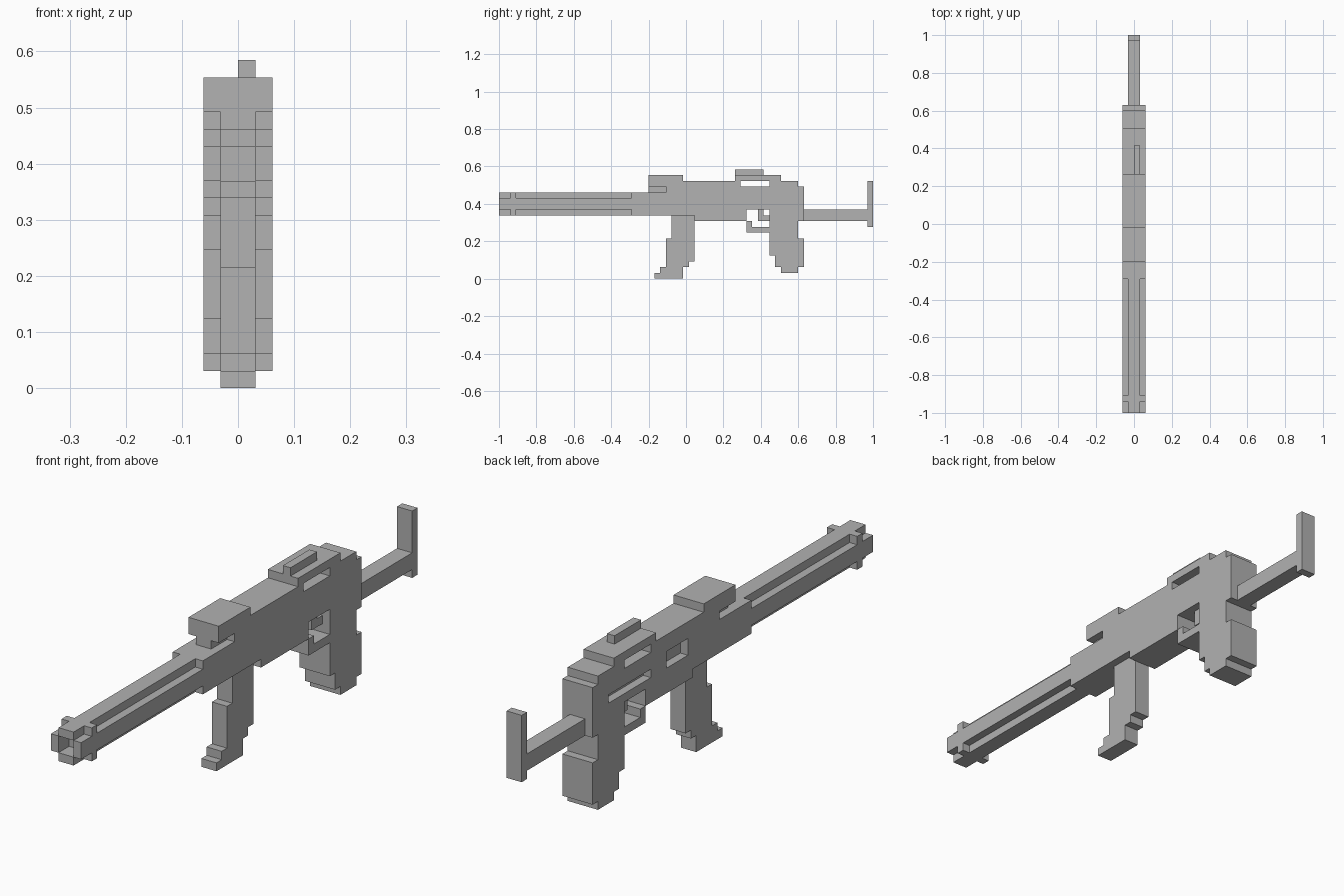
import bpy, bmesh
from mathutils import Vector

UNIT = 2 / 65  # one block of the model's grid

cube = bpy.data.objects.get("Cube")
if cube:
    bpy.data.objects.remove(cube, do_unlink=True)

grey = bpy.data.materials.new("plain_grey")
grey.use_nodes = True
COLOUR = (0.445, 0.445, 0.445, 1)
grey.diffuse_color = COLOUR
grey.node_tree.nodes["Principled BSDF"].inputs["Base Color"].default_value = COLOUR


def place(x, y, z):
    """Grid blocks to world: y counts back from the muzzle, z up from the floor."""
    return Vector((x * UNIT, y * UNIT - 1, z * UNIT))


def prism(name, profile, start, end, axis="x"):
    """Extrude a profile: (y, z) points along x, or (x, z) points along y."""
    bm = bmesh.new()
    to_world = (lambda p, d: place(d, *p)) if axis == "x" else (lambda p, d: place(p[0], d, p[1]))
    face = bm.faces.new([bm.verts.new(to_world(p, start)) for p in profile])
    shift = to_world(profile[0], end) - to_world(profile[0], start)
    result = bmesh.ops.extrude_face_region(bm, geom=[face], use_keep_orig=True)
    moved = [g for g in result["geom"] if isinstance(g, bmesh.types.BMVert)]
    bmesh.ops.translate(bm, verts=moved, vec=shift)
    bmesh.ops.recalc_face_normals(bm, faces=bm.faces)
    mesh = bpy.data.meshes.new(name)
    bm.to_mesh(mesh)
    bm.free()
    mesh.materials.append(grey)
    obj = bpy.data.objects.new(name, mesh)
    bpy.context.collection.objects.link(obj)
    return obj


def box(name, xs, ys, zs):
    (y0, y1), (z0, z1) = ys, zs
    return prism(name, [(y0, z0), (y1, z0), (y1, z1), (y0, z1)], *xs)


def cut(target, name, xs, ys, zs):
    cutter = box(name, xs, ys, zs)
    cutter.hide_render = True
    cutter.hide_viewport = True
    cutter.display_type = "WIRE"
    mod = target.modifiers.new(name, "BOOLEAN")
    mod.operation = "DIFFERENCE"
    mod.solver = "EXACT"
    mod.object = cutter


# Receiver and rear grip, one stepped silhouette
receiver = prism("receiver_and_grip", [
    (23, 11), (23, 15), (29, 15), (29, 16), (26, 16), (26, 18), (32, 18), (32, 17),
    (41, 17), (41, 18), (49, 18), (49, 17), (52, 17), (52, 16), (53, 16), (53, 10),
    (52, 10), (52, 7), (53, 7), (53, 2), (52, 2), (52, 1), (49, 1), (49, 2), (48, 2),
    (48, 4), (47, 4), (47, 12), (43, 12), (43, 10), (34, 10), (34, 11)], -2, 2)

# Slot under the rail, and recesses on one side only
cut(receiver, "rail_slot_cutter", (-3, 3), (42, 47), (16, 17))
cut(receiver, "side_port_cutter", (-3, -1), (35, 39), (13, 15))
cut(receiver, "side_groove_cutter", (-3, -1), (42, 50), (13, 14))

# Front block support and offset top sight
box("front_block_support", (-1, 1), (26, 29), (15, 16))
box("top_sight", (0, 1), (41, 46), (18, 19))

# Barrel with a cross-shaped section, collar and four muzzle prongs
prism("barrel", [(-1, 11), (1, 11), (1, 12), (2, 12), (2, 14), (1, 14),
                 (1, 15), (-1, 15), (-1, 14), (-2, 14), (-2, 12), (-1, 12)], 3, 23, "y")
box("muzzle_collar", (-2, 2), (2, 3), (11, 15))
for side, xs in (("left", (1, 2)), ("right", (-2, -1))):
    box("muzzle_prong_" + side, xs, (0, 2), (12, 14))
for side, zs in (("top", (14, 15)), ("bottom", (11, 12))):
    box("muzzle_prong_" + side, (-1, 1), (0, 2), zs)

# Stepped front grip
prism("front_grip", [(30, 11), (30, 7), (29, 7), (29, 2), (28, 2), (28, 1), (27, 1), (27, 0),
                     (32, 0), (32, 2), (33, 2), (33, 3), (34, 3), (34, 11)], -1, 1)

# Trigger and its guard
prism("trigger_guard", [(43, 8), (47, 8), (47, 9), (44, 9), (44, 10), (43, 10)], -2, 2)
prism("trigger", [(45, 10), (47, 10), (47, 11), (46, 11), (46, 12), (45, 12)], -1, 1)

# Stock bar and butt plate
prism("stock", [(53, 10), (64, 10), (64, 9), (65, 9), (65, 17), (64, 17), (64, 12), (53, 12)], -1, 1)
